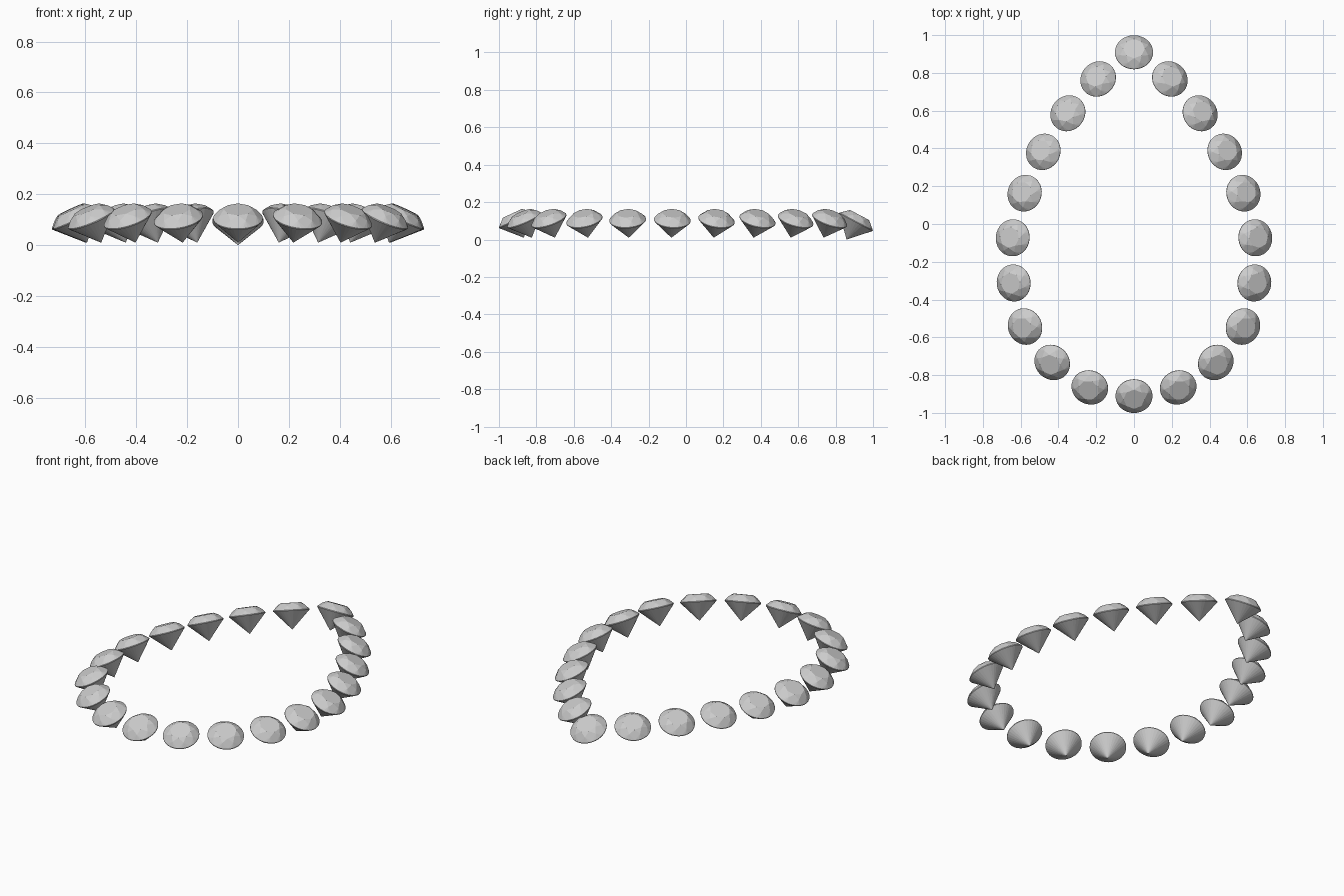
import bpy, bmesh, math
from mathutils import Vector, Matrix

if "Cube" in bpy.data.objects:
    bpy.data.objects.remove(bpy.data.objects["Cube"])

R, DEPTH, CROWN = 0.098, 0.104, 0.040


def ring(bm, n, r, z, offset=0.0):
    for i in range(n):
        a = 2 * math.pi * (i + offset) / n
        bm.verts.new((r * math.cos(a), r * math.sin(a), z))


# One round brilliant cut: table, crown facets, girdle and pointed pavilion
def make_gem_mesh():
    bm = bmesh.new()
    ring(bm, 8, R * 0.57, CROWN)
    ring(bm, 8, R * 0.80, CROWN * 0.62, 0.5)
    ring(bm, 32, R, 0.002)
    ring(bm, 32, R, -0.002)
    bm.verts.new((0, 0, -DEPTH))
    bmesh.ops.convex_hull(bm, input=bm.verts)
    bmesh.ops.dissolve_limit(bm, angle_limit=math.radians(1),
                             verts=bm.verts, edges=bm.edges)
    bmesh.ops.recalc_face_normals(bm, faces=bm.faces)
    mesh = bpy.data.meshes.new("gem")
    bm.to_mesh(mesh)
    bm.free()
    return mesh


# Pear-shaped loop: right half from back point to front, then mirrored
right = [(0.19, 0.768), (0.35, 0.586), (0.48, 0.382), (0.579, 0.163), (0.642, -0.073),
         (0.637, -0.312), (0.577, -0.543), (0.433, -0.733), (0.234, -0.865)]
loop = [(0, 0.909)] + right + [(0, -0.911)] + [(-x, y) for x, y in reversed(right)]

gem_mesh = make_gem_mesh()
n = len(loop)
for i, (x, y) in enumerate(loop):
    before, after = Vector(loop[i - 1]), Vector(loop[(i + 1) % n])
    t = after - before
    heading = math.atan2(t.x, -t.y)           # outward direction of the loop
    # the gem at the point is slightly larger and leans further
    tilt, size, z = (28, 1.03, 0.0946) if i == 0 else (25, 1.0, 0.104)
    gem = bpy.data.objects.new(f"gem_{i + 1:02d}", gem_mesh)
    bpy.context.collection.objects.link(gem)
    outward = math.atan2(-t.x, t.y) + math.pi
    gem.matrix_world = (Matrix.Translation((x, y, z))
                        @ Matrix.Rotation(outward, 4, 'Z')
                        @ Matrix.Rotation(math.radians(tilt), 4, 'Y')
                        @ Matrix.Scale(size, 4))
